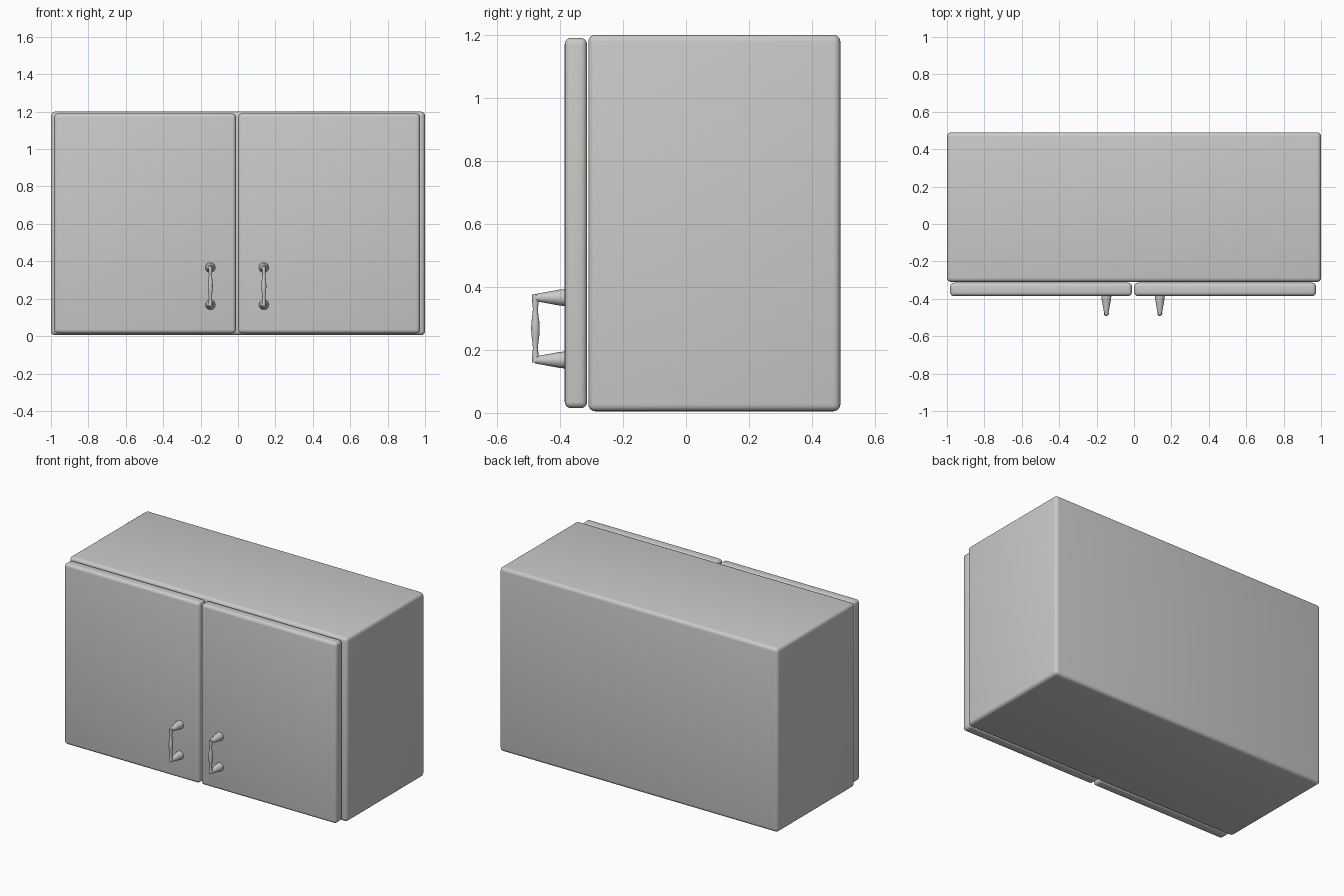
import bpy
import bmesh
import math
from mathutils import Matrix, Vector

cube = bpy.data.objects.get("Cube")
if cube:
    bpy.data.objects.remove(cube, do_unlink=True)

paint = bpy.data.materials.new("warm_grey")
paint.use_nodes = True
paint.diffuse_color = (0.6, 0.59, 0.58, 1)
paint.node_tree.nodes["Principled BSDF"].inputs["Base Color"].default_value = paint.diffuse_color


def finish(name, bm):
    bmesh.ops.recalc_face_normals(bm, faces=bm.faces)
    mesh = bpy.data.meshes.new(name)
    bm.to_mesh(mesh)
    bm.free()
    mesh.materials.append(paint)
    obj = bpy.data.objects.new(name, mesh)
    bpy.context.collection.objects.link(obj)
    bpy.ops.object.select_all(action="DESELECT")
    obj.select_set(True)
    bpy.context.view_layer.objects.active = obj
    bpy.ops.object.shade_smooth_by_angle(angle=math.radians(40))
    return obj


def rounded_box(name, low, high, radius):
    low, high = Vector(low), Vector(high)
    bm = bmesh.new()
    bmesh.ops.create_cube(bm, size=1)
    bmesh.ops.scale(bm, vec=high - low, verts=bm.verts)
    bmesh.ops.translate(bm, vec=(low + high) / 2, verts=bm.verts)
    bmesh.ops.bevel(bm, geom=bm.edges[:], offset=radius, segments=4,
                    profile=0.5, affect="EDGES")
    return finish(name, bm)


def lathe(bm, profile, start, axis, sides=20):
    """Add a closed turned shape; profile holds (distance, radius) pairs."""
    turn = Matrix.Translation(start) @ Vector(axis).to_track_quat("Z", "Y").to_matrix().to_4x4()
    rings = []
    for dist, radius in profile:
        angles = [math.tau * i / sides for i in range(sides)]
        rings.append([bm.verts.new(turn @ Vector((radius * math.cos(a), radius * math.sin(a), dist)))
                      for a in angles])
    for a, b in zip(rings, rings[1:]):
        for i in range(sides):
            j = (i + 1) % sides
            bm.faces.new((a[i], a[j], b[j], b[i]))
    bm.faces.new(rings[0])
    bm.faces.new(rings[-1])


def handle(name, x):
    bm = bmesh.new()
    # Tapered posts
    for z in (0.168, 0.366):
        lathe(bm, [(0, 0.027), (0.02, 0.025), (0.096, 0.011)], (x, -0.383, z), (0, -1, 0))
    # Turned grip with a swollen middle
    grip = [(0, 0.010), (0.02, 0.0105), (0.045, 0.008), (0.065, 0.0095), (0.085, 0.0125),
            (0.107, 0.0135), (0.13, 0.0125), (0.15, 0.0095), (0.17, 0.008),
            (0.195, 0.0105), (0.215, 0.010)]
    lathe(bm, grip, (x, -0.478, 0.16), (0, 0, 1))
    return finish(name, bm)


# Cabinet box
rounded_box("cabinet_body", (-1, -0.31, 0.005), (1, 0.49, 1.2), 0.022)

# Doors and handles, paired about the gap
gap = -0.005
for side, label in ((-1, "right"), (1, "left")):
    ends = sorted((gap + side * 0.006, gap + side * 0.978))
    rounded_box(label + "_door", (ends[0], -0.385, 0.015), (ends[1], -0.314, 1.19), 0.02)
    handle(label + "_handle", gap + side * 0.143)
